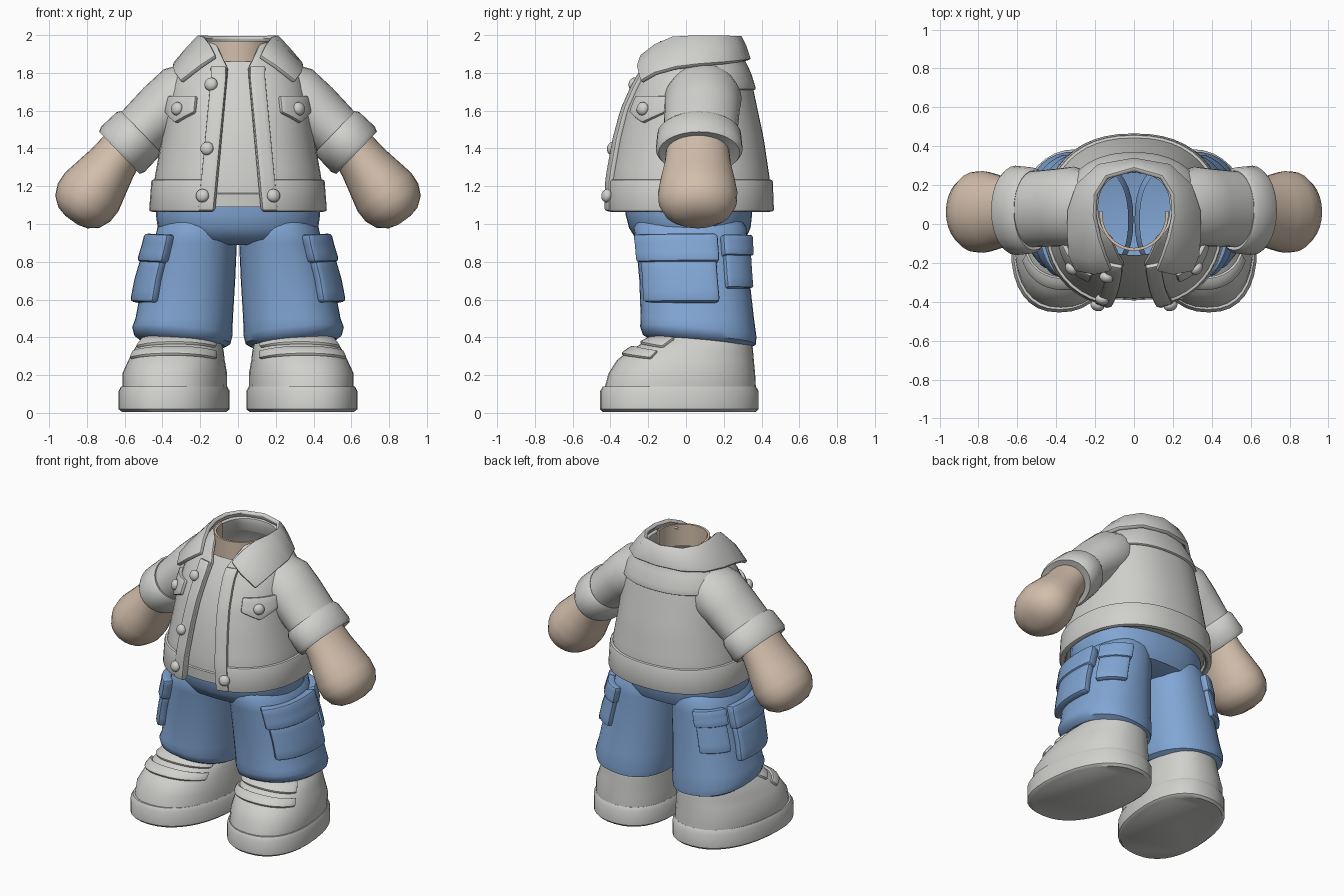
import bpy, bmesh, math
from mathutils import Vector

if "Cube" in bpy.data.objects:
    bpy.data.objects.remove(bpy.data.objects["Cube"])

R = math.radians


def material(name, col):
    m = bpy.data.materials.new(name)
    m.diffuse_color = (*col, 1)
    m.use_nodes = True
    m.node_tree.nodes["Principled BSDF"].inputs["Base Color"].default_value = m.diffuse_color
    return m


GREY = material("light_grey_cloth", (0.63, 0.63, 0.61))
BLUE = material("blue_denim", (0.22, 0.38, 0.66))
SKIN = material("skin", (0.65, 0.52, 0.41))


def grid(name, rows, mat, closed=True, caps=(False, False), thick=0, bevel=0, sx=1):
    """Skin rows of points; optionally cap, thicken and bevel."""
    bm = bmesh.new()
    vs = [[bm.verts.new((p[0] * sx, p[1], p[2])) for p in r] for r in rows]
    n = len(rows[0])
    for a, b in zip(vs, vs[1:]):
        for i in range(n if closed else n - 1):
            j = (i + 1) % n
            bm.faces.new((a[i], a[j], b[j], b[i]))
    for flag, row in zip(caps, (vs[0], vs[-1])):
        if flag:
            bm.faces.new(row)
    bmesh.ops.recalc_face_normals(bm, faces=bm.faces)
    me = bpy.data.meshes.new(name)
    bm.to_mesh(me)
    bm.free()
    me.materials.append(mat)
    ob = bpy.data.objects.new(name, me)
    bpy.context.collection.objects.link(ob)
    bpy.ops.object.select_all(action='DESELECT')
    bpy.context.view_layer.objects.active = ob
    ob.select_set(True)
    if thick:
        m = ob.modifiers.new("thick", 'SOLIDIFY')
        m.thickness, m.offset = thick, 0
        bpy.ops.object.modifier_apply(modifier=m.name)
    if bevel:
        m = ob.modifiers.new("bevel", 'BEVEL')
        m.width, m.segments, m.limit_method, m.angle_limit = bevel, 2, 'ANGLE', R(50)
        bpy.ops.object.modifier_apply(modifier=m.name)
    bpy.ops.object.shade_smooth_by_angle(angle=R(42))
    return ob


def pt(ring, a, off=0):
    """Point on a rounded ring (z, cx, cy, rx, ry, tilt, shear); angle 0 faces front."""
    z, cx, cy, rx, ry, tilt, shear = (list(ring) + [0, 0])[:7]
    s, c, e = math.sin(a), math.cos(a), 2 / 2.3
    x = (rx + off) * math.copysign(abs(s) ** e, s)
    y = -(ry + off) * math.copysign(abs(c) ** e, c)
    return Vector((cx + x - shear * y, cy + y, z + tilt * (x - y)))


def ring_at(prof, z):
    for p, q in zip(prof, prof[1:]):
        if min(p[0], q[0]) <= z <= max(p[0], q[0]):
            t = (z - p[0]) / (q[0] - p[0])
            return [a + (b - a) * t for a, b in zip(p, q)]
    return prof[0] if abs(z - prof[0][0]) < abs(z - prof[-1][0]) else prof[-1]


def loft(name, prof, mat, caps=(False, False), sx=1, n=36):
    return grid(name, [[pt(r, 2 * math.pi * i / n) for i in range(n)] for r in prof],
                mat, caps=caps, sx=sx)


def patch(name, prof, f, mat, off, thick, nu=10, nv=5, bevel=0.01, sx=1):
    """Raised panel on a lofted surface; f(u, v) gives angle and height."""
    rows = []
    for j in range(nv + 1):
        row = []
        for i in range(nu + 1):
            a, z = f(i / nu, j / nv)
            row.append(pt(ring_at(prof, z), a, off - thick / 2))
        rows.append(row)
    return grid(name, rows, mat, closed=False, thick=thick, bevel=bevel, sx=sx)


def rect(a0, a1, z0, z1):
    return lambda u, v: (R(a0 + (a1 - a0) * u), z0 + (z1 - z0) * v)


def limb(name, rings, mat, caps, sx, n=28):
    """Loft along the arm; ring = (x, z, y, up_x, up_z, r, ry)."""
    rows = []
    for x, z, y, ux, uz, r, ry in rings:
        rows.append([(x + ux * r * math.sin(t), y + ry * math.cos(t), z + uz * r * math.sin(t))
                     for t in (2 * math.pi * i / n for i in range(n))])
    return grid(name, rows, mat, caps=caps, sx=sx)


def button(name, prof, a, z, sx, off=0.015, r=0.036):
    p = pt(ring_at(prof, z), a, off)
    nrm = Vector((math.sin(a), -math.cos(a), 0.2)).normalized()
    bpy.ops.mesh.primitive_uv_sphere_add(segments=16, ring_count=8, radius=r,
                                         location=(p.x * sx, p.y, p.z))
    ob = bpy.context.object
    ob.name = name
    ob.scale = (1, 1, 0.75)
    ob.rotation_euler = Vector((nrm.x * sx, nrm.y, nrm.z)).to_track_quat('Z', 'Y').to_euler()
    ob.data.materials.append(GREY)
    bpy.ops.object.shade_smooth()


# Torso profile shared by the jacket and its trims
TORSO = [(1.065, 0, .015, .455, .435), (1.24, 0, .015, .442, .428), (1.45, 0, .02, .405, .392),
         (1.6, 0, .025, .385, .355), (1.72, 0, .04, .362, .315), (1.8, 0, .05, .325, .28),
         (1.86, 0, .055, .275, .245), (1.92, 0, .075, .225, .215), (1.96, 0, .09, .2, .195)]


def edge(z, extra=0):
    """Angle of the jacket opening at height z."""
    x = 0.125 - 0.07 * (z - 1.07) / 0.75 if z < 1.82 else 0.055 + 0.5 * (z - 1.82)
    return math.asin(((x + extra) / ring_at(TORSO, z)[3]) ** 1.15)


def around(z0, z1):
    def f(u, v):
        z = z0 + (z1 - z0) * v
        e = edge(z)
        return e + (2 * math.pi - 2 * e) * u, z
    return f


def placket(u, v):
    z = 1.07 + 0.76 * v
    return edge(z) + (edge(z, 0.08) - edge(z)) * u, z


def flap(u, v):
    return R(32 + 40 * u), 1.675 - v * (0.085 + 0.055 * (1 - abs(2 * u - 1)))


# Jacket body, hem band and back yoke
patch("jacket_body", TORSO, around(1.07, 1.955), GREY, 0, 0.025, 44, 20)
patch("jacket_hem", TORSO, around(1.065, 1.235), GREY, 0.016, 0.035, 44, 2, 0.012)
patch("jacket_yoke", TORSO, rect(108, 252, 1.71, 1.9), GREY, 0.014, 0.02, 24, 5, 0.006)

# Undershirt with turned-in bottom, and the open neck
loft("undershirt", [(1.1, 0, .015, .38, .29), (1.09, 0, .015, .425, .405), (1.16, 0, .015, .425, .408),
                    (1.165, 0, .015, .42, .4)] +
     [(z, x, y, rx - .028, ry - .03) for z, x, y, rx, ry in TORSO[1:7]], GREY)
grid("neck", [[(.17 * math.sin(t), .05 - .18 * math.cos(t), z) for t in
               (R(-95 + 190 * i / 20) for i in range(21))] for z in (1.82, 1.9, 1.97)],
     SKIN, closed=False, thick=0.015)

# Folded collar with pointed front tips
top = [(.115, -.235, 1.885), (.145, -.16, 1.945), (.175, -.07, 1.985), (.2, .04, 1.992),
       (.195, .15, 1.992), (.14, .24, 1.992), (0, .28, 1.992)]
low = [(.298, -.235, 1.752), (.33, -.16, 1.795), (.338, -.05, 1.825), (.335, .07, 1.84),
       (.29, .2, 1.85), (.18, .3, 1.862), (0, .33, 1.868)]
mid = [(a[0] * .55 + b[0] * .45, (a[1] + b[1]) / 2 - (.02 if i < 2 else 0), (a[2] + b[2]) / 2 + .012)
       for i, (a, b) in enumerate(zip(top, low))]
grid("collar", [r + [(-x, y, z) for x, y, z in r[-2::-1]] for r in (top, mid, low)],
     GREY, closed=False, thick=0.028, bevel=0.008)

# Trousers seat
loft("trouser_seat", [(1.16, 0, .015, .43, .335), (1.05, 0, .015, .435, .335), (.98, 0, .02, .425, .322),
                      (.92, 0, .025, .39, .29), (.89, 0, .03, .28, .2)], BLUE, (False, True))
LEG = [(1.03, .2, .02, .17, .27), (.98, .215, .022, .212, .30), (.9, .226, .03, .22, .295),
       (.7, .26, .045, .245, .292), (.5, .285, .06, .258, .30), (.43, .295, .065, .265, .308, .09),
       (.39, .295, .07, .255, .30, .09), (.37, .295, .07, .225, .265, .09), (.4, .295, .07, .18, .2, .09)]
SHOE = [(.135, .335, -.03, .272, .40, 0, .1), (.21, .335, -.022, .272, .388, 0, .1),
        (.28, .325, -.003, .25, .362, 0, .1), (.33, .315, .027, .235, .328, 0, .1),
        (.38, .305, .07, .215, .28, 0, .08), (.42, .3, .11, .18, .23, 0, .05), (.47, .3, .11, .15, .2)]
SOLE = [(.005, .338, -.035, .27, .405, 0, .11), (.02, .338, -.035, .288, .42, 0, .11),
        (.115, .338, -.035, .288, .42, 0, .11), (.14, .338, -.035, .275, .405, 0, .11)]

for sx, side in ((-1, "left"), (1, "right")):
    # Jacket front trims
    patch(side + "_placket", TORSO, placket, GREY, 0.024, 0.035, 3, 14, 0.01, sx)
    patch(side + "_chest_flap", TORSO, flap, GREY, 0.022, 0.03, 8, 3, 0.008, sx)
    button(side + "_flap_button", TORSO, R(50), 1.61, sx, 0.024)
    for z in ((1.15, 1.4, 1.74) if sx < 0 else (1.15,)):
        button(side + "_front_button", TORSO, edge(z, 0.06 if z < 1.7 else .07), z, sx, 0.028)

    # Sleeve, rolled cuff, forearm and rounded hand
    limb(side + "_sleeve", [(.25, 1.69, .09, .2, .98, .165, .185), (.31, 1.665, .09, .48, .877, .175, .205),
                            (.39, 1.605, .085, .69, .72, .16, .2), (.54, 1.465, .075, .69, .72, .145, .195)],
         GREY, (False, False), sx)
    n = (.69, .72)
    limb(side + "_cuff", [(.52, 1.485, .07, *n, .13, .17), (.515, 1.49, .07, *n, .15, .205),
                          (.53, 1.475, .07, *n, .163, .222), (.61, 1.395, .07, *n, .167, .23),
                          (.628, 1.377, .07, *n, .155, .215), (.622, 1.383, .07, *n, .11, .14)],
         GREY, (False, False), sx)
    hand = [(0, .12, .165), (.1, .133, .175), (.2, .155, .195), (.29, .175, .21), (.36, .172, .207),
            (.42, .145, .178), (.46, .095, .125), (.475, .04, .055)]
    limb(side + "_hand", [(.605 + .584 * s, 1.405 - .81 * s, .062, .81, .584, r, ry) for s, r, ry in hand],
         SKIN, (True, True), sx)

    # Trouser leg with cargo pockets
    loft(side + "_trouser_leg", LEG, BLUE, (False, True), sx)
    patch(side + "_cargo_pocket", LEG, rect(34, 110, .585, .82), BLUE, 0.045, 0.06, 10, 4, 0.018, sx)
    patch(side + "_cargo_flap", LEG, rect(30, 112, .795, .945), BLUE, 0.06, 0.07, 10, 3, 0.018, sx)
    patch(side + "_back_pocket", LEG, rect(120, 165, .66, .88), BLUE, 0.03, 0.05, 8, 4, 0.012, sx)
    patch(side + "_back_flap", LEG, rect(118, 167, .83, .94), BLUE, 0.042, 0.06, 8, 3, 0.012, sx)

    # Shoe sole, upper and instep straps
    loft(side + "_sole", SOLE, GREY, (True, True), sx)
    loft(side + "_shoe_upper", SHOE, GREY, (True, True), sx)
    for k, (z0, z1) in enumerate(((.285, .325), (.345, .39))):
        patch(side + "_strap_%d" % (k + 1), SHOE,
              lambda u, v: (R(-62 + 124 * u), z0 + (z1 - z0) * v + .02 * math.cos(math.pi * (u - .5))),
              GREY, 0.016, 0.03, 14, 2, 0.008, sx)
